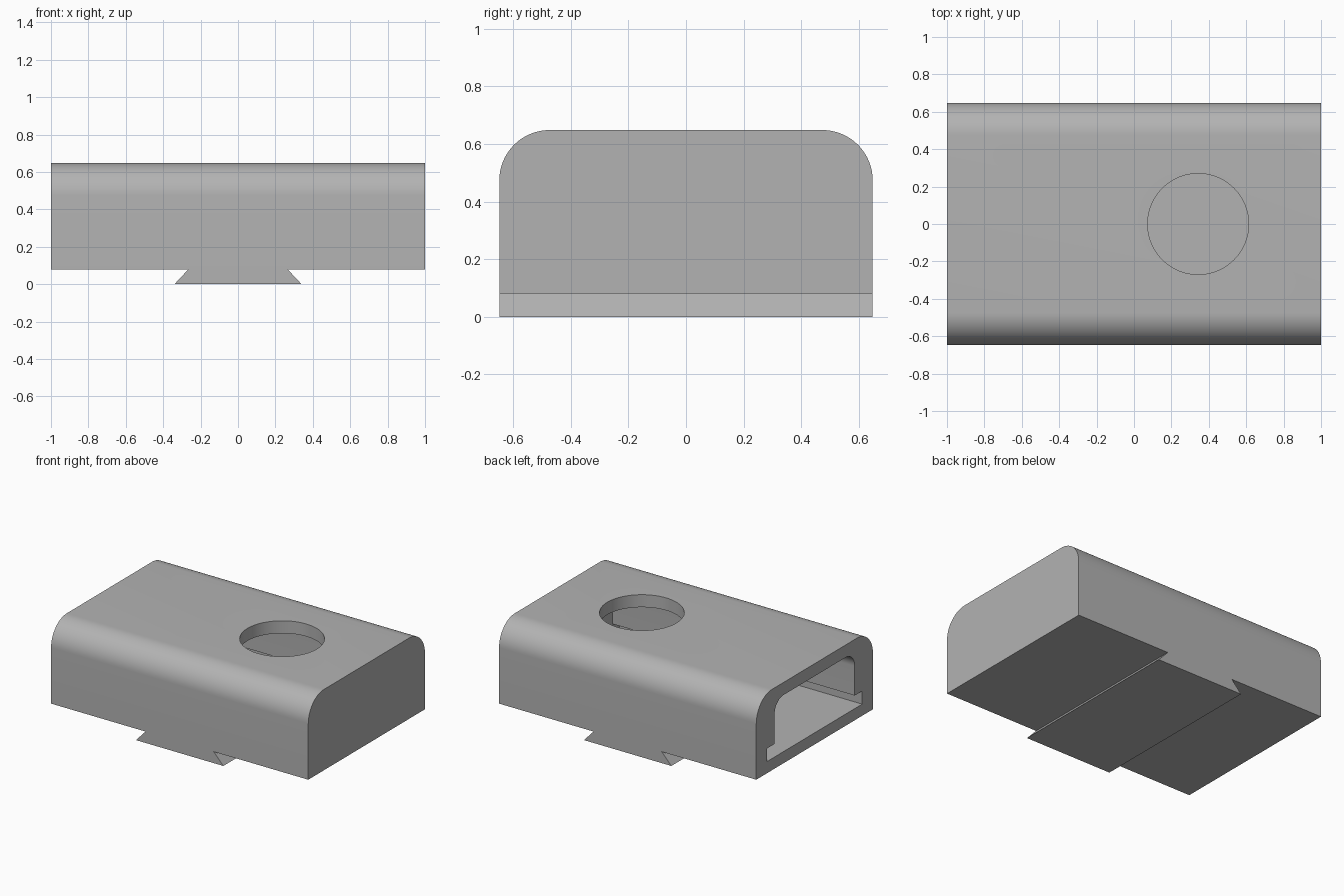
import bpy, bmesh
from math import radians, sin, cos, pi
from mathutils import Vector

default = bpy.data.objects.get("Cube")
if default:
    bpy.data.objects.remove(default, do_unlink=True)

grey = bpy.data.materials.new("plain grey")
grey.use_nodes = True
colour = (0.45, 0.45, 0.45, 1)
grey.diffuse_color = colour
grey.node_tree.nodes["Principled BSDF"].inputs["Base Color"].default_value = colour


def prism(name, points, offset):
    """Extrude a closed outline of 3D points along offset."""
    bm = bmesh.new()
    face = bm.faces.new([bm.verts.new(p) for p in points])
    ext = bmesh.ops.extrude_face_region(bm, geom=[face])
    moved = [g for g in ext["geom"] if isinstance(g, bmesh.types.BMVert)]
    bmesh.ops.translate(bm, verts=moved, vec=Vector(offset))
    bmesh.ops.recalc_face_normals(bm, faces=bm.faces)
    mesh = bpy.data.meshes.new(name)
    bm.to_mesh(mesh)
    bm.free()
    mesh.materials.append(grey)
    obj = bpy.data.objects.new(name, mesh)
    bpy.context.collection.objects.link(obj)
    return obj


def arch(half, top, radius, steps=16):
    """Right half of a round-shouldered outline, from the shoulder to the top."""
    angles = [pi / 2 * i / steps for i in range(steps + 1)]
    return [(half - radius + radius * cos(a), top - radius + radius * sin(a)) for a in angles]


def mirrored(half_outline):
    return half_outline + [(-y, z) for y, z in reversed(half_outline)]


def across(outline, x):
    return [(x, y, z) for y, z in outline]


def cut(target, cutter):
    mod = target.modifiers.new(cutter.name, "BOOLEAN")
    mod.object = cutter
    mod.operation = "DIFFERENCE"
    mod.solver = "EXACT"
    bpy.context.view_layer.objects.active = target
    bpy.ops.object.modifier_apply(modifier=mod.name)
    bpy.data.objects.remove(cutter, do_unlink=True)


# Housing with rounded upper edges
base, top, depth = 0.08, 0.648, 0.648
shell = mirrored([(depth, base)] + arch(depth, top, 0.175))
housing = prism("housing", across(shell, -1), (2, 0, 0))

# Stepped cavity, open at one end only
slot = mirrored([(0.528, 0.162), (0.528, 0.254), (0.445, 0.254)] + arch(0.445, 0.56, 0.1))
cut(housing, prism("cavity_cutter", across(slot, -1.1), (1.985, 0, 0)))

# Round hole through the roof
ring = [2 * pi * i / 64 for i in range(64)]
circle = [(0.343 + 0.27 * cos(a), 0.27 * sin(a), 0.4) for a in ring]
cut(housing, prism("hole_cutter", circle, (0, 0, 0.4)))

# Dovetail rail under the housing
rail = mirrored([(0.34, 0), (0.265, base)])
dovetail = prism("dovetail_rail", [(x, -depth, z) for x, z in rail], (0, 2 * depth, 0))

# Smooth the curves and keep the edges sharp
for obj in (housing, dovetail):
    bpy.ops.object.select_all(action="DESELECT")
    obj.select_set(True)
    bpy.context.view_layer.objects.active = obj
    bpy.ops.object.shade_smooth_by_angle(angle=radians(30))
